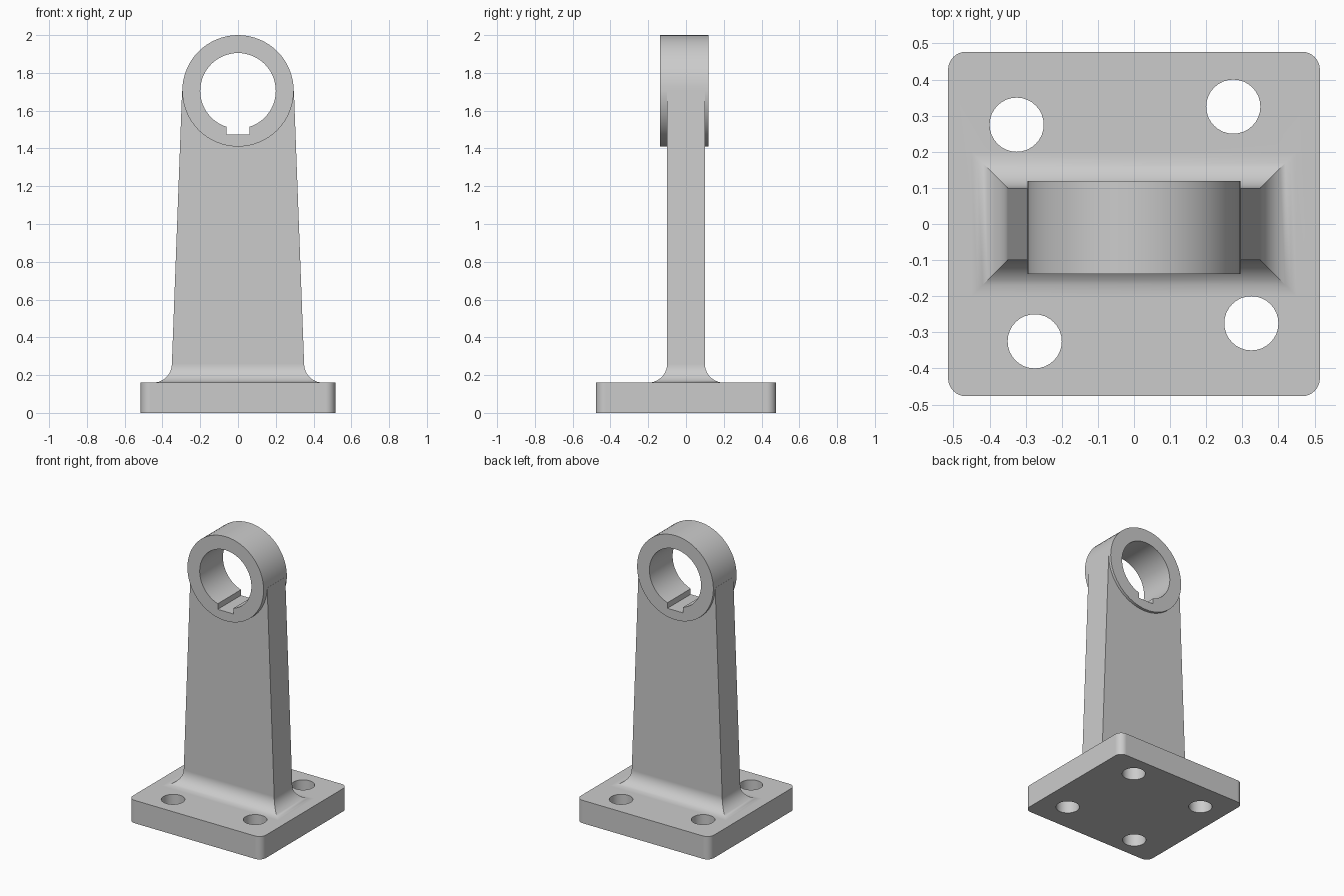
import bpy, bmesh
from math import sin, cos, pi

if "Cube" in bpy.data.objects:
    bpy.data.objects.remove(bpy.data.objects["Cube"])

BASE_TOP, FILLET = 0.16, 0.1
BORE_Z, BOSS_R, BORE_R = 1.705, 0.295, 0.2


def loft(name, rings):
    """Solid skinned through a list of closed point rings."""
    bm = bmesh.new()
    loops = [[bm.verts.new(p) for p in ring] for ring in rings]
    n = len(loops[0])
    for a, b in zip(loops, loops[1:]):
        for i in range(n):
            j = (i + 1) % n
            bm.faces.new((a[i], a[j], b[j], b[i]))
    bm.faces.new(loops[0][::-1])
    bm.faces.new(loops[-1])
    bmesh.ops.recalc_face_normals(bm, faces=bm.faces)
    mesh = bpy.data.meshes.new(name)
    bm.to_mesh(mesh)
    bm.free()
    ob = bpy.data.objects.new(name, mesh)
    bpy.context.collection.objects.link(ob)
    return ob


def rect(hx, hy, z):
    return [(-hx, -hy, z), (hx, -hy, z), (hx, hy, z), (-hx, hy, z)]


def disc_y(r, y, n=64):
    return [(r * cos(2 * pi * i / n), y, BORE_Z + r * sin(2 * pi * i / n)) for i in range(n)]


def disc_z(x, y, r, z, n=32):
    return [(x + r * cos(2 * pi * i / n), y + r * sin(2 * pi * i / n), z) for i in range(n)]


def rounded(hx, hy, r, z, n=8):
    pts = []
    for k, (sx, sy) in enumerate([(1, 1), (-1, 1), (-1, -1), (1, -1)]):
        for i in range(n + 1):
            a = (k + i / n) * pi / 2
            pts.append((sx * (hx - r) + r * cos(a), sy * (hy - r) + r * sin(a), z))
    return pts


def combine(target, tool, operation):
    """Apply a boolean and discard the tool object."""
    tool.hide_render = True
    mod = target.modifiers.new("bool", "BOOLEAN")
    mod.operation, mod.object, mod.solver = operation, tool, "EXACT"
    bpy.context.view_layer.objects.active = target
    bpy.ops.object.modifier_apply(modifier=mod.name)
    bpy.data.objects.remove(tool)


# Base plate with rounded corners
bracket = loft("bearing_bracket", [rounded(0.515, 0.477, 0.05, z) for z in (0, BASE_TOP)])

# Tapered column flaring into the base through a concave fillet
flare = [(FILLET * (1 - cos(t)), BASE_TOP + FILLET * (1 - sin(t)))
         for t in (pi / 2 * (1 - i / 10) for i in range(11))]
rings = [rect(0.35 + FILLET, 0.1 + FILLET, 0.1)]
rings += [rect(0.35 + o, 0.1 + o, z) for o, z in flare]
rings.append(rect(0.296, 0.1, BORE_Z))
combine(bracket, loft("column", rings), "UNION")

# Bearing boss, slightly deeper at the front
combine(bracket, loft("boss", [disc_y(BOSS_R, y) for y in (-0.138, 0.119)]), "UNION")

# Bore and keyway
combine(bracket, loft("bore", [disc_y(BORE_R, y) for y in (-0.3, 0.3)]), "DIFFERENCE")
key = [[(x, y, z) for x, z in ((-0.06, 1.475), (0.06, 1.475), (0.06, 1.6), (-0.06, 1.6))]
       for y in (-0.3, 0.3)]
combine(bracket, loft("keyway", key), "DIFFERENCE")

# Four bolt holes
for x, y in ((-0.325, 0.275), (0.275, 0.325), (-0.275, -0.325), (0.325, -0.275)):
    hole = loft("bolt_hole", [disc_z(x, y, 0.075, z) for z in (-0.1, 0.3)])
    combine(bracket, hole, "DIFFERENCE")

# Smooth curved faces, keep edges crisp
bpy.ops.object.select_all(action="DESELECT")
bracket.select_set(True)
bpy.context.view_layer.objects.active = bracket
bpy.ops.object.shade_smooth_by_angle(angle=pi / 6)
weighted = bracket.modifiers.new("weighted_normals", "WEIGHTED_NORMAL")
weighted.keep_sharp = True
